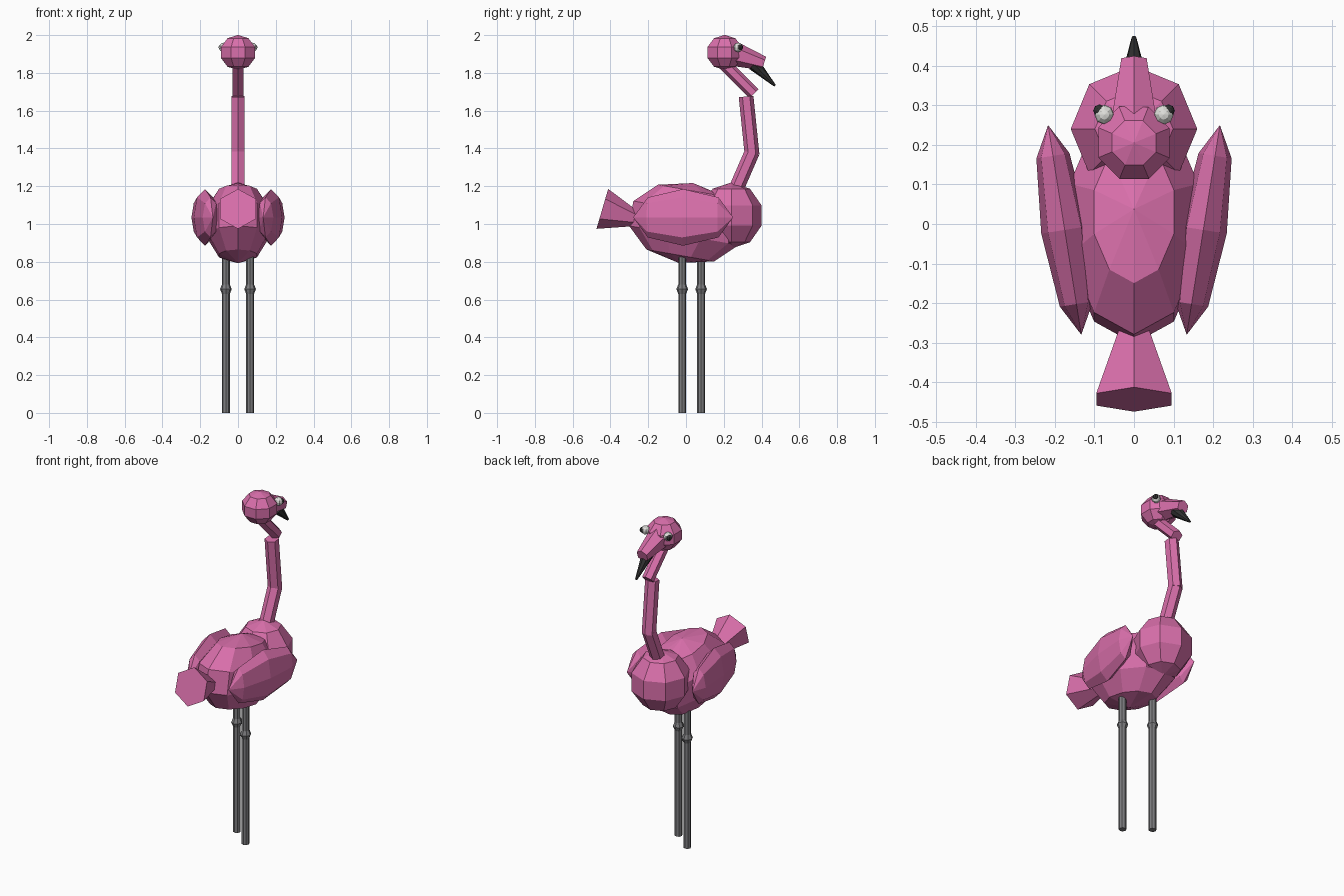
import bpy, bmesh
from math import radians, pi
from mathutils import Matrix, Vector, Euler

old = bpy.data.objects.get("Cube")
if old:
    bpy.data.objects.remove(old, do_unlink=True)


def material(name, rgb):
    m = bpy.data.materials.new(name)
    m.use_nodes = True
    colour = (*rgb, 1.0)
    m.diffuse_color = colour
    bsdf = m.node_tree.nodes["Principled BSDF"]
    bsdf.inputs["Base Color"].default_value = colour
    bsdf.inputs["Roughness"].default_value = 0.8
    return m


PINK = material("feather pink", (0.70, 0.16, 0.41))
GREY = material("leg grey", (0.21, 0.21, 0.22))
BLACK = material("beak black", (0.03, 0.03, 0.03))
WHITE = material("eye white", (0.75, 0.75, 0.72))


def finish(bm, name, mat):
    mesh = bpy.data.meshes.new(name)
    bm.to_mesh(mesh)
    bm.free()
    mesh.materials.append(mat)
    obj = bpy.data.objects.new(name, mesh)
    bpy.context.collection.objects.link(obj)
    return obj


def ball(name, mat, centre, radii, segs, rings, turn=(0, 0, 0), pole=None):
    """Flat-faced ellipsoid; pole orients the sphere before it is scaled."""
    bm = bmesh.new()
    bmesh.ops.create_uvsphere(bm, u_segments=segs, v_segments=rings, radius=1)
    rot = Euler([radians(a) for a in turn]).to_matrix().to_4x4()
    m = Matrix.Translation(centre) @ rot @ Matrix.Diagonal((*radii, 1))
    if pole:
        m = m @ pole
    bm.transform(m)
    return finish(bm, name, mat)


def rod(name, mat, start, end, r1, r2, sides=6, spin=0):
    """Straight tapered prism between two points."""
    a, b = Vector(start), Vector(end)
    axis = b - a
    bm = bmesh.new()
    bmesh.ops.create_cone(bm, cap_ends=True, segments=sides,
                          radius1=r1, radius2=r2, depth=axis.length)
    tilt = Vector((0, 0, 1)).rotation_difference(axis).to_matrix().to_4x4()
    bm.transform(Matrix.Translation((a + b) / 2) @ tilt @ Matrix.Rotation(spin, 4, 'Z'))
    return finish(bm, name, mat)


# Body, chest and tail
ball("body", PINK, (0, 0, 1.005), (0.18, 0.31, 0.215), 10, 5, (-10, 0, 0))
ball("chest", PINK, (0, 0.24, 1.045), (0.168, 0.168, 0.175), 8, 5)
rod("tail", PINK, (0, -0.17, 1.0), (0, -0.443, 1.08), 0.004, 0.11)

# Neck in three straight pieces
rod("lower_neck", PINK, (0, 0.25, 1.15), (0, 0.35, 1.38), 0.04, 0.04)
rod("middle_neck", PINK, (0, 0.35, 1.365), (0, 0.318, 1.675), 0.039, 0.039)
rod("upper_neck", PINK, (0, 0.36, 1.69), (0, 0.20, 1.85), 0.034, 0.034)

# Head and bill
ball("head", PINK, (0, 0.205, 1.908), (0.102, 0.104, 0.093), 8, 5, (0, 0, 22.5))
rod("upper_bill", PINK, (0, 0.24, 1.905), (0, 0.413, 1.85), 0.068, 0.037)
rod("bill_tip", BLACK, (0, 0.36, 1.845), (0, 0.471, 1.732), 0.035, 0.006, 8)

# Paired parts: wings, eyes and staggered legs
to_y = Matrix.Rotation(pi / 2, 4, 'X')
for side, s, leg_y in (("left", 1, -0.02), ("right", -1, 0.08)):
    ball(side + "_wing", PINK, (s * 0.175, -0.015, 1.035),
         (0.06, 0.268, 0.15), 8, 4, (0, 0, -9 * s), to_y)
    ball(side + "_eye", WHITE, (s * 0.075, 0.276, 1.935), (0.025,) * 3, 8, 6)
    ball(side + "_pupil", BLACK, (s * 0.087, 0.286, 1.936), (0.016,) * 3, 8, 6)

    x = s * 0.064
    rod(side + "_leg", GREY, (x, leg_y, 0), (x, leg_y, 0.85), 0.021, 0.021, 8)
    for part, z in (("lower", 0.63), ("upper", 0.68)):
        rod(f"{side}_{part}_knee", GREY, (x, leg_y, z), (x, leg_y, 0.655),
            0.021, 0.031, 8)
